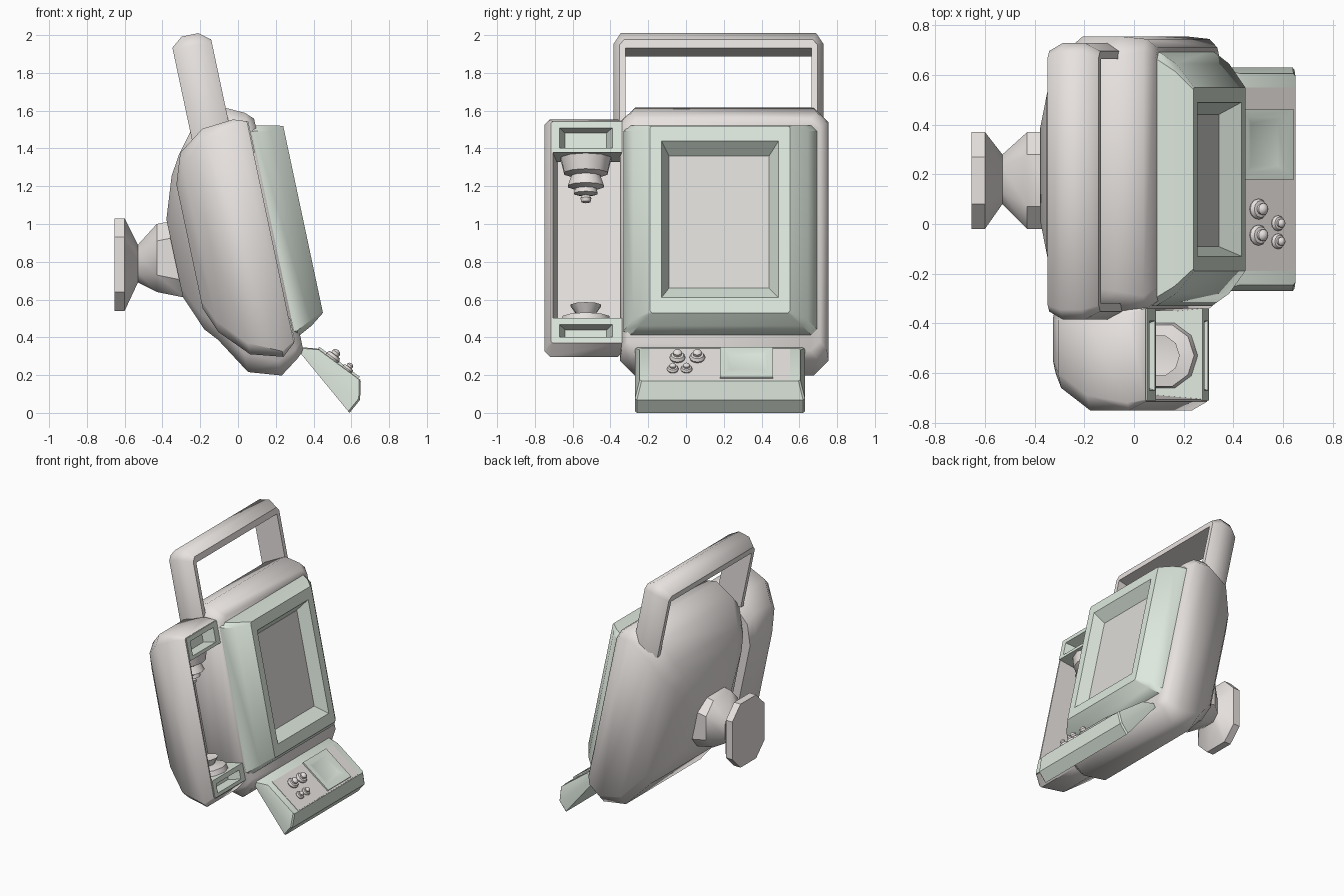
import bpy, bmesh, math
from mathutils import Matrix


def material(name, rgb):
    m = bpy.data.materials.new(name)
    m.diffuse_color = (*rgb, 1)
    return m


CREAM = material("cream", (0.80, 0.76, 0.74))
GREEN = material("pale_green", (0.73, 0.81, 0.73))
GLASS = material("glass_grey", (0.72, 0.71, 0.68))

# Local frames: p = outward (x), y = sideways, q = up (z)
BODY = Matrix.Translation((0, 0, 0.9)) @ Matrix.Rotation(math.radians(-12), 4, 'Y')
PANEL = Matrix.Translation((0.535, 0, 0.255)) @ Matrix.Rotation(math.radians(-53.5), 4, 'Y')
WORLD = Matrix.Identity(4)


def rect(p, y0, y1, q0, q1, c=0.0):
    """Chamfered rectangle; p may be a pair (at q0, at q1) for a sloped ring."""
    pa, pb = p if isinstance(p, tuple) else (p, p)
    pts = [(y0 + c, q0), (y1 - c, q0), (y1, q0 + c), (y1, q1 - c),
           (y1 - c, q1), (y0 + c, q1), (y0, q1 - c), (y0, q0 + c)]
    return [(pa + (pb - pa) * (q - q0) / (q1 - q0), y, q) for y, q in pts]


def loft(name, rings, frame, mat, angle=50):
    bm = bmesh.new()
    loops = [[bm.verts.new(frame @ Matrix.Translation(v).translation) for v in r] for r in rings]
    n = len(loops[0])
    for a, b in zip(loops, loops[1:]):
        for i in range(n):
            j = (i + 1) % n
            bm.faces.new((a[i], a[j], b[j], b[i]))
    bm.faces.new(loops[0])
    bm.faces.new(loops[-1])
    bmesh.ops.remove_doubles(bm, verts=bm.verts, dist=1e-4)
    bmesh.ops.recalc_face_normals(bm, faces=bm.faces)
    me = bpy.data.meshes.new(name)
    bm.to_mesh(me)
    bm.free()
    me.materials.append(mat)
    ob = bpy.data.objects.new(name, me)
    bpy.context.collection.objects.link(ob)
    bpy.ops.object.select_all(action='DESELECT')
    ob.select_set(True)
    bpy.context.view_layer.objects.active = ob
    bpy.ops.object.shade_smooth_by_angle(angle=math.radians(angle))
    return ob


def lathe(name, profile, centre, axis, frame, mat, n=10):
    """Revolve (radius, height) pairs around the local p or q axis."""
    cp, cy, cq = centre
    rings = []
    for r, h in profile:
        ring = []
        for i in range(n):
            t = 2 * math.pi * i / n
            u, v = r * math.cos(t), r * math.sin(t)
            ring.append((cp + h, cy + u, cq + v) if axis == 'p' else (cp + u, cy + v, cq + h))
        rings.append(ring)
    return loft(name, rings, frame, mat, 40)


# Main housing, lofted from the front rim to the rear hump
loft("main_housing", [
    rect(0.22, -0.31, 0.71, -0.63, 0.625, 0.05),
    rect(0.18, -0.34, 0.745, -0.665, 0.665, 0.05),
    rect(0.08, -0.35, 0.755, -0.735, 0.715, 0.08),
    rect(-0.09, -0.35, 0.755, -0.68, 0.67, 0.10),
    rect(-0.21, -0.28, 0.68, -0.48, 0.52, 0.10),
    rect(-0.27, -0.20, 0.60, -0.41, 0.42, 0.08),
    rect(-0.345, -0.04, 0.44, -0.22, 0.20, 0.06)], BODY, CREAM, 60)

# Screen surround with recess, and the screen
loft("screen_surround", [
    rect(0.17, -0.33, 0.70, -0.55, 0.595, 0.03),
    rect(0.21, -0.33, 0.70, -0.55, 0.59, 0.03),
    rect(0.29, -0.28, 0.645, -0.51, 0.575, 0.03),
    rect(0.363, -0.19, 0.55, -0.456, 0.556, 0.01),
    rect(0.363, -0.13, 0.49, -0.374, 0.475),
    rect(0.283, -0.09, 0.44, -0.305, 0.41)], BODY, GREEN, 35)
loft("screen", [rect(0.27, -0.09, 0.44, -0.305, 0.41),
                rect(0.286, -0.09, 0.44, -0.305, 0.41)], BODY, GLASS)

# Side cradle: a hollow trough open to the front
loft("side_cradle", [
    rect(-0.255, -0.60, -0.33, -0.30, 0.37, 0.05),
    rect(-0.20, -0.66, -0.33, -0.44, 0.53, 0.06),
    rect(-0.06, -0.75, -0.33, -0.59, 0.63, 0.06),
    rect(0.11, -0.75, -0.33, -0.64, 0.645, 0.03),
    rect(0.18, -0.715, -0.33, -0.58, 0.62, 0.01),
    rect(0.18, -0.705, -0.34, -0.57, 0.61),
    rect(-0.10, -0.68, -0.34, -0.52, 0.54)], BODY, CREAM, 45)

# Cradle end blocks with slots
for name, q0, q1 in (("upper", 0.45, 0.618), ("lower", -0.575, -0.447)):
    loft(name + "_cradle_block", [
        rect(-0.06, -0.69, -0.34, q0, q1),
        rect(0.187, -0.71, -0.34, q0, q1),
        rect(0.187, -0.67, -0.39, q0 + 0.025, q1 - 0.035),
        rect(0.10, -0.64, -0.42, q0 + 0.03, q1 - 0.045)], BODY, GREEN, 30)

# Stepped plungers facing each other inside the cradle
lathe("upper_plunger", [(0.145, 0.47), (0.12, 0.37), (0.08, 0.355), (0.10, 0.30),
                        (0.06, 0.285), (0.065, 0.26), (0.02, 0.25), (0.03, 0.235),
                        (0.025, 0.215), (0.0, 0.208)], (0.03, -0.53, 0), 'q', BODY, CREAM)
lathe("lower_plunger", [(0.14, -0.46), (0.13, -0.41), (0.05, -0.395), (0.085, -0.345),
                        (0.0, -0.36)], (0.03, -0.53, 0), 'q', BODY, CREAM)


# Carry handle: section swept over two posts and a bar
def handle_ring(inner, outer, p0=-0.125, p1=0.085, c=0.06):
    (yi, qi), (yo, qo) = inner, outer
    ym, qm = (yi + yo) / 2, (qi + qo) / 2
    return [(p0, yi, qi), (p1, yi, qi), (p1, ym, qm),
            (p1 - c, yo, qo), (p0 + c, yo, qo), (p0, ym, qm)]


half = [((-0.32, 0.58), (-0.385, 0.58)), ((-0.32, 1.036), (-0.385, 1.07)),
        ((-0.31, 1.036), (-0.345, 1.13))]
mirrored = [tuple((0.344 - y, q) for y, q in pair) for pair in reversed(half)]
loft("carry_handle", [handle_ring(*pair) for pair in half + mirrored], BODY, CREAM, 45)

# Wall mount behind the hump
loft("rear_mount", [
    rect(-0.655, -0.02, 0.37, 0.54, 1.03, 0.10),
    rect(-0.60, -0.02, 0.37, 0.54, 1.03, 0.10),
    rect(-0.53, 0.08, 0.28, 0.69, 0.89, 0.05),
    rect(-0.43, -0.02, 0.37, 0.64, 1.00, 0.09),
    rect(-0.28, -0.02, 0.37, 0.61, 1.03, 0.09)], WORLD, CREAM, 40)

# Sloping control shelf with its flat plate
loft("control_shelf", [
    rect((-0.172, -0.065), -0.27, 0.63, -0.196, 0.231, 0.01),
    rect((-0.083, -0.05), -0.27, 0.63, -0.20, 0.225, 0.01),
    rect(0.0, -0.245, 0.605, -0.143, 0.143, 0.01)], PANEL, GREEN, 35)
loft("control_plate", [rect(-0.02, -0.19, 0.55, -0.138, 0.138),
                       rect(0.003, -0.19, 0.55, -0.138, 0.138)], PANEL, CREAM)

# Small display frame with a sunken window
loft("small_display", [
    rect(-0.01, 0.18, 0.46, -0.126, 0.14),
    rect(0.014, 0.18, 0.46, -0.126, 0.14),
    rect(0.014, 0.21, 0.43, -0.085, 0.105),
    rect(0.005, 0.235, 0.405, -0.05, 0.085)], PANEL, GREEN, 25)

# Control knobs: two large, two small
for i, (y, q, s) in enumerate(((-0.045, 0.05, 1.0), (0.06, 0.05, 1.0),
                               (-0.07, -0.05, 0.75), (0.003, -0.05, 0.75))):
    lathe(f"knob_{i + 1}", [(0.036 * s, -0.005), (0.042 * s, 0.012 * s), (0.034 * s, 0.028 * s),
                            (0.022 * s, 0.030 * s), (0.024 * s, 0.045 * s),
                            (0.015 * s, 0.056 * s), (0.0, 0.06 * s)],
          (0, y, q), 'p', PANEL, CREAM, 12)
